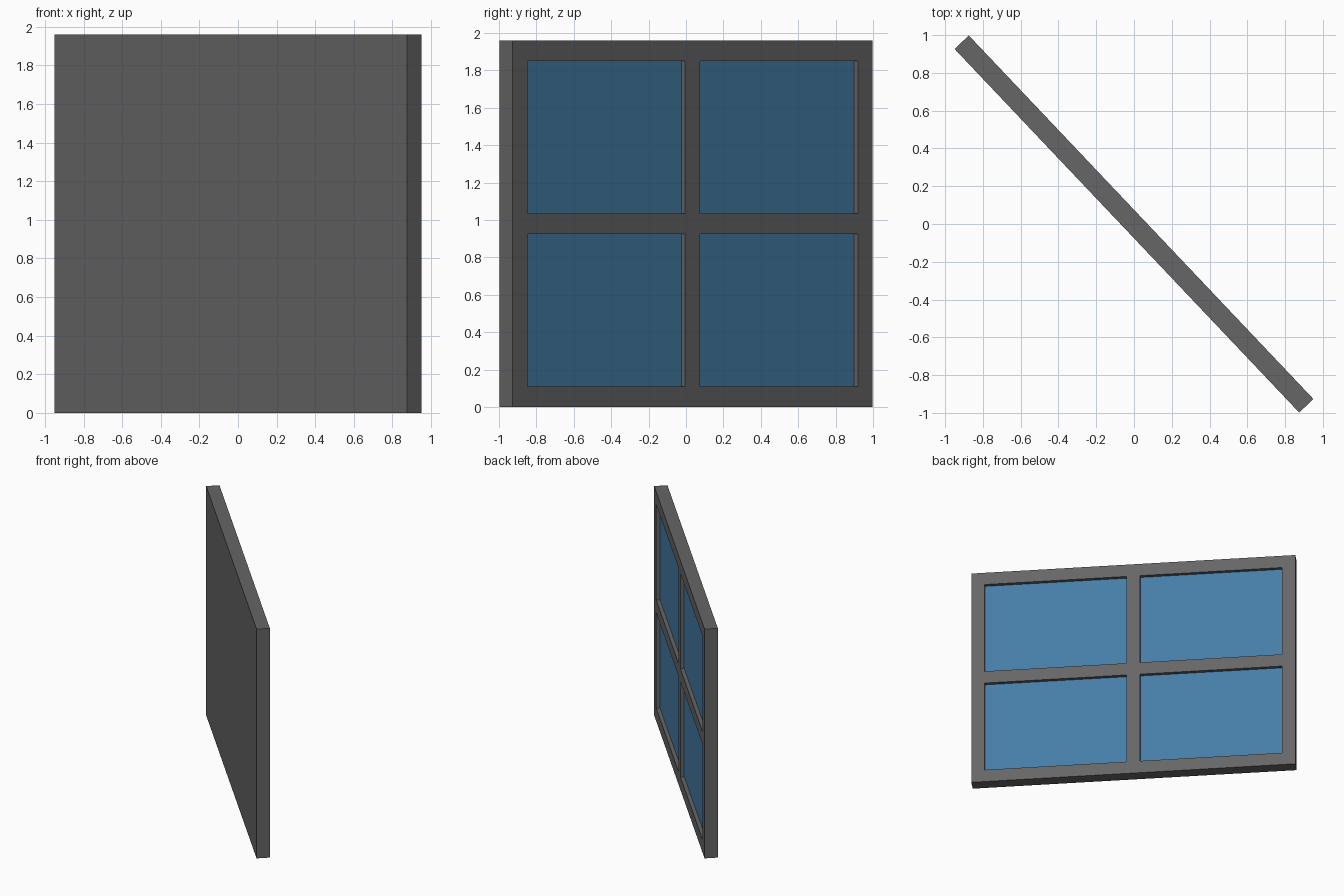
import bpy, bmesh, math
from mathutils import Vector

if "Cube" in bpy.data.objects:
    bpy.data.objects.remove(bpy.data.objects["Cube"])

LENGTH, HEIGHT, THICK = 2.652, 1.96, 0.104
BAR, RECESS = 0.11, 0.03
ANGLE = math.radians(-46.53)


def material(name, rgb):
    m = bpy.data.materials.new(name)
    m.diffuse_color = (*rgb, 1)
    m.use_nodes = True
    m.node_tree.nodes["Principled BSDF"].inputs["Base Color"].default_value = m.diffuse_color
    return m


def bar_lines(start, size):
    """Edges of border, opening, middle bar, opening, border."""
    gap = (size - 3 * BAR) / 2
    steps = [0, BAR, BAR + gap, 2 * BAR + gap, 2 * BAR + 2 * gap, size]
    return [start + s for s in steps]


xs = bar_lines(-LENGTH / 2, LENGTH)
zs = bar_lines(0, HEIGHT)
bm = bmesh.new()

# glazed face, divided into bars and openings (faces +y before turning)
grid = [[bm.verts.new((x, THICK / 2, z)) for z in zs] for x in xs]
panes, front = [], []
for i in range(5):
    for j in range(5):
        f = bm.faces.new((grid[i][j], grid[i][j + 1],
                          grid[i + 1][j + 1], grid[i + 1][j]))
        front.append(f)
        if i % 2 and j % 2:
            panes.append(f)

# plain solid back and edges
back = bmesh.ops.extrude_face_region(bm, geom=front, use_keep_orig=True)["geom"]
for v in (g for g in back if isinstance(g, bmesh.types.BMVert)):
    v.co.y = -THICK / 2

# sink the four glass panes into the frame
for f in panes:
    new = bmesh.ops.extrude_discrete_faces(bm, faces=[f])["faces"][0]
    bmesh.ops.translate(bm, verts=new.verts, vec=Vector((0, -RECESS, 0)))
    new.material_index = 1
bmesh.ops.recalc_face_normals(bm, faces=bm.faces)

mesh = bpy.data.meshes.new("window_panel")
bm.to_mesh(mesh)
bm.free()
mesh.materials.append(material("dark grey frame", (0.133, 0.133, 0.133)))
mesh.materials.append(material("blue glass", (0.06, 0.205, 0.39)))
panel = bpy.data.objects.new("window_panel", mesh)
panel.rotation_euler.z = ANGLE
bpy.context.collection.objects.link(panel)
